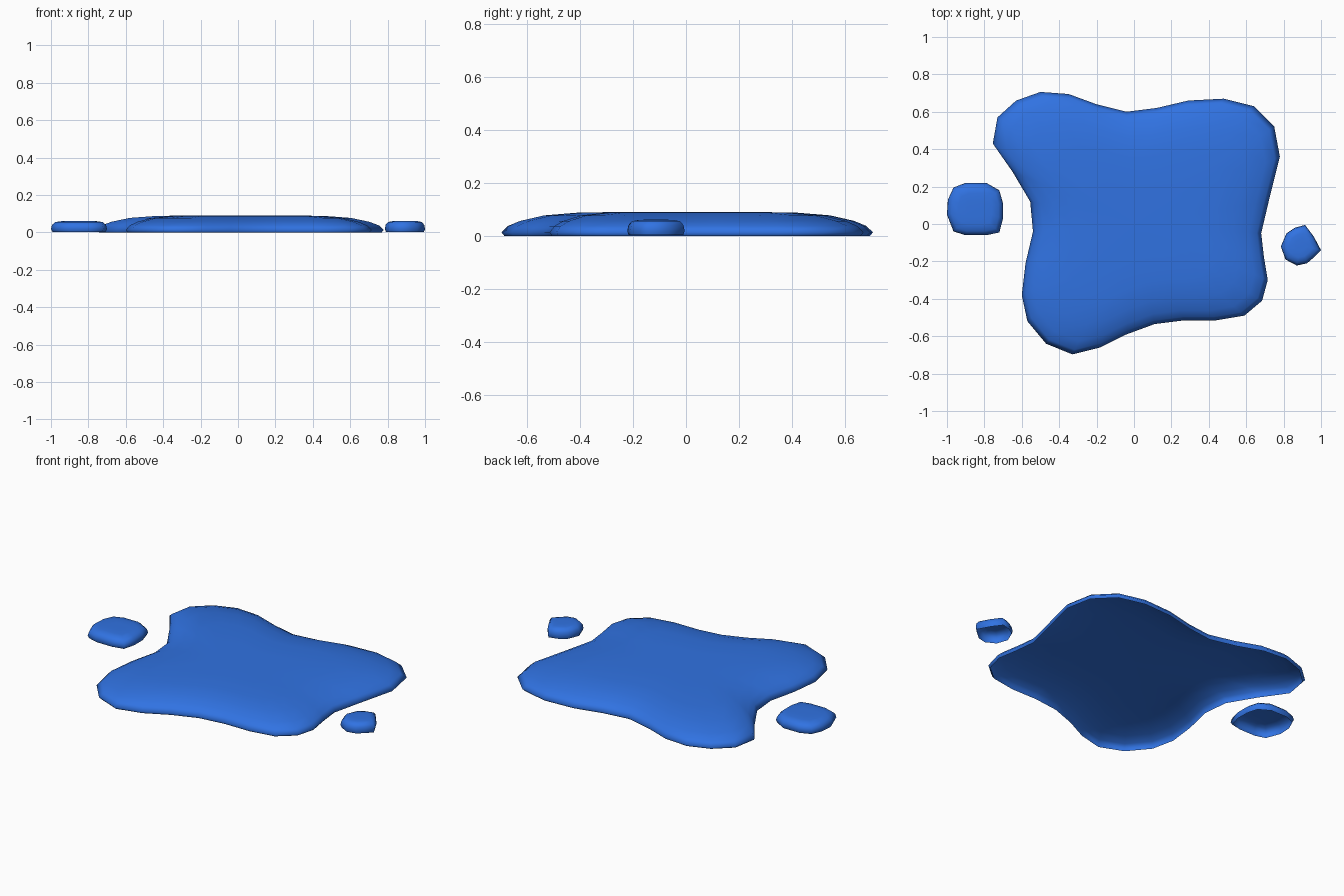
import bpy, bmesh

if "Cube" in bpy.data.objects:
    bpy.data.objects.remove(bpy.data.objects["Cube"])

blue = bpy.data.materials.new("water blue")
blue.diffuse_color = (0.03, 0.17, 0.76, 1)
blue.use_nodes = True
blue.node_tree.nodes["Principled BSDF"].inputs["Base Color"].default_value = blue.diffuse_color


def splash(name, outline, profile, top):
    """Open-bottomed shell: the outline is scaled to its centre along a (scale, z) profile."""
    cx = (min(p[0] for p in outline) + max(p[0] for p in outline)) / 2
    cy = (min(p[1] for p in outline) + max(p[1] for p in outline)) / 2
    bm = bmesh.new()
    rings = [[bm.verts.new((cx + (x - cx) * s, cy + (y - cy) * s, z)) for x, y in outline]
             for s, z in profile]
    n = len(outline)
    for a, b in zip(rings, rings[1:]):
        for i in range(n):
            j = (i + 1) % n
            bm.faces.new((a[i], a[j], b[j], b[i]))
    tip = bm.verts.new((cx, cy, top))
    for i in range(n):
        bm.faces.new((rings[-1][i], rings[-1][(i + 1) % n], tip))
    for f in bm.faces:
        f.smooth = True
    me = bpy.data.meshes.new(name)
    bm.to_mesh(me)
    bm.free()
    me.materials.append(blue)
    ob = bpy.data.objects.new(name, me)
    bpy.context.collection.objects.link(ob)
    return ob


# main puddle with four lobes
puddle = [(.68, -.05), (.72, .12), (.78, .36), (.75, .52), (.64, .63), (.48, .67), (.29, .66),
          (.12, .62), (-.04, .6), (-.2, .64), (-.35, .695), (-.5, .706), (-.63, .66),
          (-.73, .57), (-.755, .43), (-.65, .28), (-.555, .12), (-.54, -.04), (-.58, -.21),
          (-.6, -.38), (-.57, -.52), (-.47, -.64), (-.33, -.697), (-.18, -.66), (-.04, -.59),
          (.11, -.535), (.27, -.515), (.44, -.515), (.59, -.49), (.685, -.41), (.715, -.3),
          (.695, -.18)]
splash("puddle", puddle,
       [(.985, 0), (1, .013), (.965, .037), (.9, .056), (.77, .077), (.58, .088), (.3, .09)], .09)

# two loose droplets
drop_profile = [(.95, .003), (1, .018), (.96, .04), (.84, .055), (.6, .06), (.3, .061)]
left = [(-.7, .03), (-.7, .11), (-.72, .18), (-.79, .22), (-.9, .22), (-.965, .195), (-.995, .13),
        (-1, .05), (-.965, -.04), (-.9, -.06), (-.79, -.06), (-.72, -.045)]
splash("left_droplet", left, drop_profile, .061)
right = [(1, -.14), (.96, -.065), (.915, -.005), (.86, -.02), (.815, -.05), (.785, -.12),
         (.81, -.19), (.87, -.222), (.925, -.21), (.96, -.18)]
splash("right_droplet", right, drop_profile, .061)
